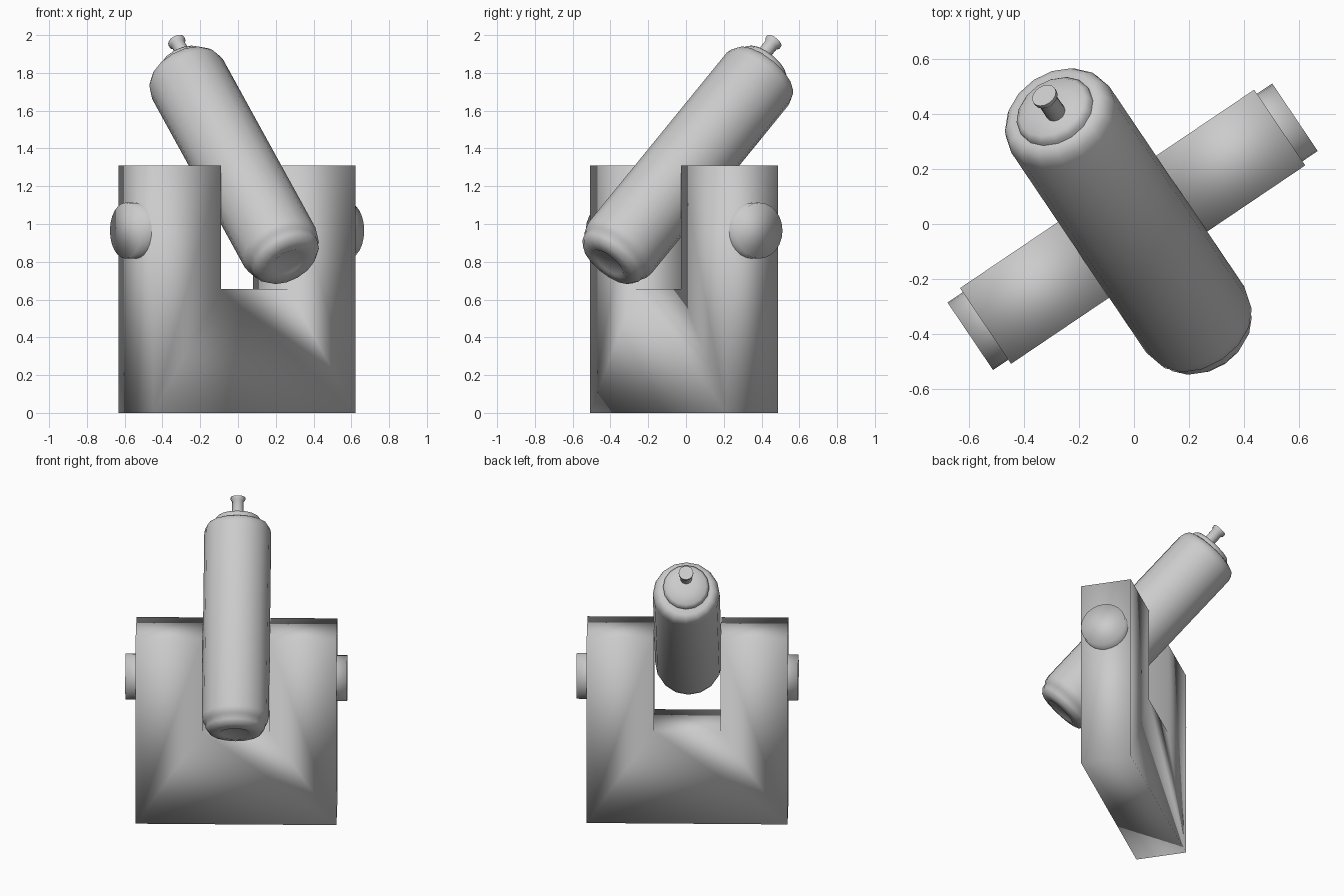
import bpy, bmesh
from math import sin, cos, pi, radians
from mathutils import Matrix

if "Cube" in bpy.data.objects:
    bpy.data.objects.remove(bpy.data.objects["Cube"])

# Shared frame: local x runs along the axle, local y along the canister's heading
FRAME = Matrix.Translation((-0.005, -0.01, 0)) @ Matrix.Rotation(radians(34), 4, 'Z')
TILT = (FRAME @ Matrix.Translation((0, 0, 1.29))
        @ Matrix.Rotation(radians(-44.5), 4, 'X'))


def finish(name, bm, matrix, angle=None):
    bmesh.ops.transform(bm, matrix=matrix, verts=bm.verts)
    bmesh.ops.recalc_face_normals(bm, faces=bm.faces)
    mesh = bpy.data.meshes.new(name)
    bm.to_mesh(mesh)
    bm.free()
    obj = bpy.data.objects.new(name, mesh)
    bpy.context.collection.objects.link(obj)
    bpy.ops.object.select_all(action='DESELECT')
    obj.select_set(True)
    bpy.context.view_layer.objects.active = obj
    if angle:
        bpy.ops.object.shade_smooth_by_angle(angle=radians(angle))
    else:
        bpy.ops.object.shade_smooth()
    return obj


def lathe(name, profile, sides, matrix, angle=None):
    """Revolve (height, radius) pairs around local z and close both ends."""
    bm = bmesh.new()
    rings = [[bm.verts.new((r * cos(2 * pi * i / sides), r * sin(2 * pi * i / sides), h))
              for i in range(sides)] for h, r in profile]
    for a, b in zip(rings, rings[1:]):
        for i in range(sides):
            j = (i + 1) % sides
            bm.faces.new((a[i], a[j], b[j], b[i]))
    bm.faces.new(rings[0][::-1])
    bm.faces.new(rings[-1])
    return finish(name, bm, matrix, angle)


# U-shaped bracket: slotted outline extruded through its thickness
bm = bmesh.new()
half = [(0.645, 0), (0.645, 1.31), (0.215, 1.31), (0.215, 0.655)]
outline = half + [(-x, z) for x, z in reversed(half)]
face = bm.faces.new([bm.verts.new((x, -0.166, z)) for x, z in outline])
ext = bmesh.ops.extrude_face_region(bm, geom=[face], use_keep_orig=True)
new_verts = [g for g in ext["geom"] if isinstance(g, bmesh.types.BMVert)]
bmesh.ops.translate(bm, vec=(0, 0.332, 0), verts=new_verts)
finish("bracket", bm, FRAME)

# Axle stubs standing out of both arms
for side, name in ((1, "axle_stub_right"), (-1, "axle_stub_left")):
    m = (FRAME @ Matrix.Translation((0, 0, 0.965))
         @ Matrix.Rotation(side * pi / 2, 4, 'Y'))
    lathe(name, [(0.50, 0.148), (0.712, 0.148)], 24, m)

# Canister body with stepped base and rounded shoulder
lathe("canister_body", [
    (-0.692, 0.09), (-0.70, 0.105), (-0.69, 0.165), (-0.66, 0.19), (-0.628, 0.195),
    (-0.62, 0.207), (-0.58, 0.215), (0.67, 0.215), (0.70, 0.207),
    (0.725, 0.19), (0.735, 0.165)], 16, TILT, 60)

# Raised cap on the shoulder
lathe("canister_cap", [(0.71, 0.148), (0.75, 0.148), (0.77, 0.13), (0.782, 0.06)],
      16, TILT @ Matrix.Translation((0, -0.02, 0)), 60)

# Thin nozzle with a flared lip
lathe("nozzle", [(0.75, 0.037), (0.86, 0.037), (0.872, 0.047), (0.888, 0.047)],
      16, TILT @ Matrix.Translation((0, -0.065, 0)), 40)
